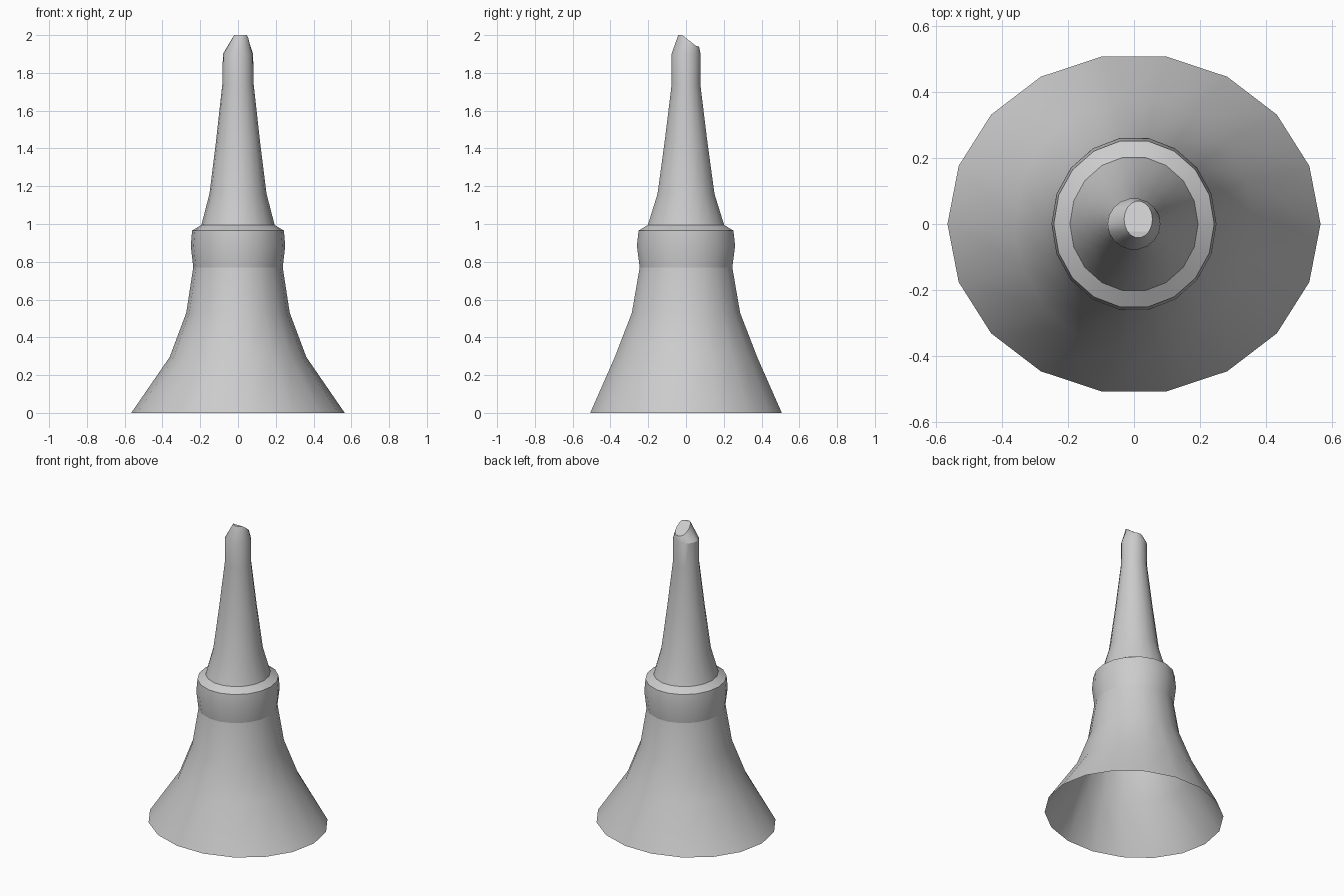
import bpy, bmesh, math

if "Cube" in bpy.data.objects:
    bpy.data.objects.remove(bpy.data.objects["Cube"])

SIDES = 18


def ring(bm, rx, ry, z, cx=0.0, cy=0.0):
    """Elliptical loop of vertices; z is a height or a function of y."""
    verts = []
    for i in range(SIDES):
        a = 2 * math.pi * i / SIDES
        x, y = cx + rx * math.cos(a), cy + ry * math.sin(a)
        verts.append(bm.verts.new((x, y, z(y) if callable(z) else z)))
    return verts


def bridge(bm, lower, upper, smooth=True):
    for i in range(SIDES):
        j = (i + 1) % SIDES
        f = bm.faces.new((lower[i], lower[j], upper[j], upper[i]))
        f.smooth = smooth


def finish(bm, name):
    me = bpy.data.meshes.new(name)
    bm.normal_update()
    bm.to_mesh(me)
    bm.free()
    me.set_sharp_from_angle(angle=math.radians(30))
    ob = bpy.data.objects.new(name, me)
    bpy.context.collection.objects.link(ob)
    return ob


def loft(profile, flat=()):
    """Skin an (rx, ry, z) profile; bands listed in flat stay faceted."""
    bm = bmesh.new()
    rings = [ring(bm, *p) for p in profile]
    for k in range(len(rings) - 1):
        bridge(bm, rings[k], rings[k + 1], k not in flat)
    return bm, rings[-1]


# Flared skirt, open underneath
bm, _ = loft([(.565, .515, 0), (.362, .383, .295), (.274, .291, .53),
              (.237, .249, .77)])
finish(bm, "flared_base")

# Collar with faceted lower band and shoulder
bm, _ = loft([(.237, .249, .77), (.25, .264, .885), (.243, .255, .965),
              (.194, .205, .995)], flat=(0, 2))
finish(bm, "collar")

# Tapered spout
bm, top = loft([(.194, .205, .995), (.151, .153, 1.16), (.115, .113, 1.45),
                (.083, .077, 1.74), (.08, .078, 1.9)])


# Broken, stepped tip falling away towards the back
def tip_height(y):
    steps = [(-.045, 2.0), (-.012, 2.0), (.0, 1.98), (.02, 1.97),
             (.05, 1.945), (.08, 1.935)]
    for (y0, z0), (y1, z1) in zip(steps, steps[1:]):
        if y <= y1:
            t = max(0, (y - y0) / (y1 - y0))
            return z0 + (z1 - z0) * t
    return steps[-1][1]


tip = ring(bm, .043, .056, tip_height, .013, .014)
bridge(bm, top, tip)

# Tip cap: strips running across x, pairing vertices of equal y
order = [(i % SIDES, (9 - i) % SIDES) for i in range(-4, 5)]
for (a, b), (c, d) in zip(order, order[1:]):
    bm.faces.new((tip[a], tip[c], tip[d], tip[b]))
finish(bm, "spout")
